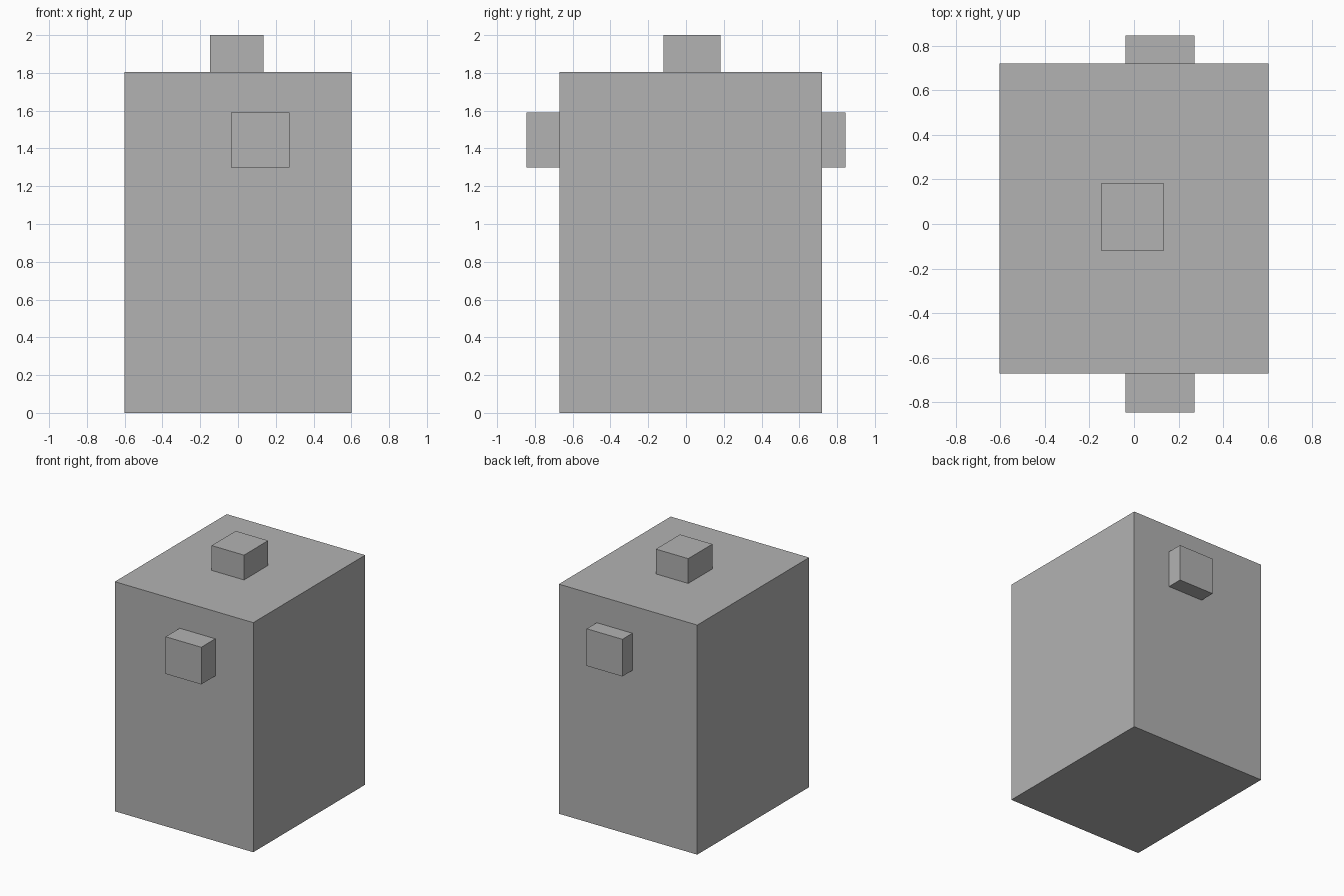
import bpy

default = bpy.data.objects.get("Cube")
if default:
    bpy.data.objects.remove(default, do_unlink=True)

grey = bpy.data.materials.new("plain grey")
grey.use_nodes = True
colour = (0.448, 0.448, 0.448, 1)
grey.diffuse_color = colour
grey.node_tree.nodes["Principled BSDF"].inputs["Base Color"].default_value = colour


def block(name, x, y, z):
    """Flat-faced box spanning the given (low, high) ranges."""
    spans = (x, y, z)
    bpy.ops.mesh.primitive_cube_add(size=1, location=[(a + b) / 2 for a, b in spans])
    obj = bpy.context.object
    obj.name = name
    obj.scale = [b - a for a, b in spans]
    bpy.ops.object.transform_apply(location=False, rotation=False, scale=True)
    obj.data.materials.append(grey)
    return obj


# Main body
front, back, top = -0.67, 0.72, 1.805
block("body", (-0.602, 0.602), (front, back), (0, top))

# Knob on the top
block("top_knob", (-0.147, 0.135), (-0.118, 0.182), (top, 2))

# Matching knobs on the front and back
knob_x, knob_z = (-0.038, 0.272), (1.298, 1.59)
block("front_knob", knob_x, (-0.845, front), knob_z)
block("back_knob", knob_x, (back, 0.845), knob_z)
